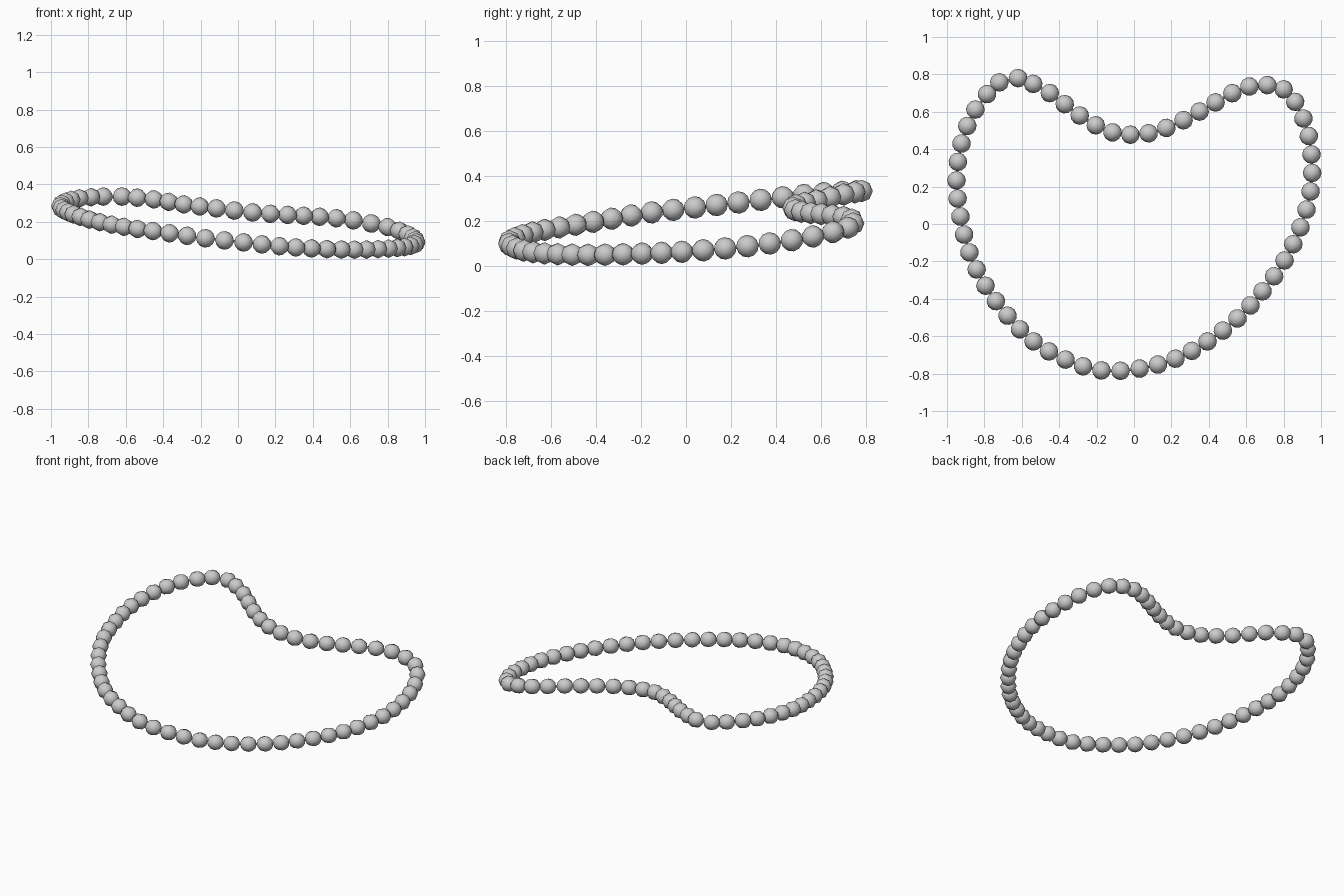
import bpy, bmesh
from mathutils import Vector

if "Cube" in bpy.data.objects:
    bpy.data.objects.remove(bpy.data.objects["Cube"])

R = 0.05  # bead radius

# Path of the strand: every second bead centre, clockwise from the rear left lobe
PATH = [Vector(p) for p in [
    (-.62, .78, .335), (-.45, .70, .32), (-.29, .58, .293), (-.115, .49, .272),
    (.078, .485, .25), (.265, .555, .237), (.436, .65, .227), (.617, .735, .208),
    (.80, .72, .172), (.906, .564, .133), (.949, .372, .102), (.944, .174, .08),
    (.89, -.018, .065), (.805, -.195, .057), (.687, -.36, .052), (.553, -.505, .052),
    (.393, -.628, .058), (.222, -.72, .07), (.03, -.773, .09), (-.174, -.783, .112),
    (-.366, -.725, .139), (-.537, -.628, .162), (-.676, -.49, .185), (-.794, -.33, .212),
    (-.88, -.152, .24), (-.928, .04, .262), (-.949, .233, .284), (-.922, .43, .307),
    (-.848, .612, .326), (-.72, .757, .335)]]


def midpoint(i):
    """Smooth point halfway between path points i and i + 1."""
    a, b, c, d = (PATH[(i + k) % len(PATH)] for k in (-1, 0, 1, 2))
    return (9 * (b + c) - a - d) / 16


centres = []
for i, p in enumerate(PATH):
    centres.append(p)
    if i < len(PATH) - 1:
        centres.append(midpoint(i))

# Beads: one low-poly sphere mesh shared by all, pole axis along the strand
bead_mesh = bpy.data.meshes.new("bead")
bm = bmesh.new()
bmesh.ops.create_uvsphere(bm, u_segments=8, v_segments=6, radius=R)
for f in bm.faces:
    f.smooth = True
bm.to_mesh(bead_mesh)
bm.free()

n = len(centres)
for i, c in enumerate(centres):
    bead = bpy.data.objects.new("bead", bead_mesh)
    bead.location = c
    tangent = centres[(i + 1) % n] - centres[i - 1]
    bead.rotation_euler = tangent.to_track_quat('Z', 'Y').to_euler()
    bpy.context.collection.objects.link(bead)

# String: thin closed cord through the bead centres
curve = bpy.data.curves.new("string", 'CURVE')
curve.dimensions = '3D'
curve.bevel_depth = 0.007
curve.bevel_resolution = 1
spline = curve.splines.new('POLY')
spline.points.add(n - 1)
for pt, c in zip(spline.points, centres):
    pt.co = (*c, 1)
spline.use_cyclic_u = True
bpy.context.collection.objects.link(bpy.data.objects.new("string", curve))
